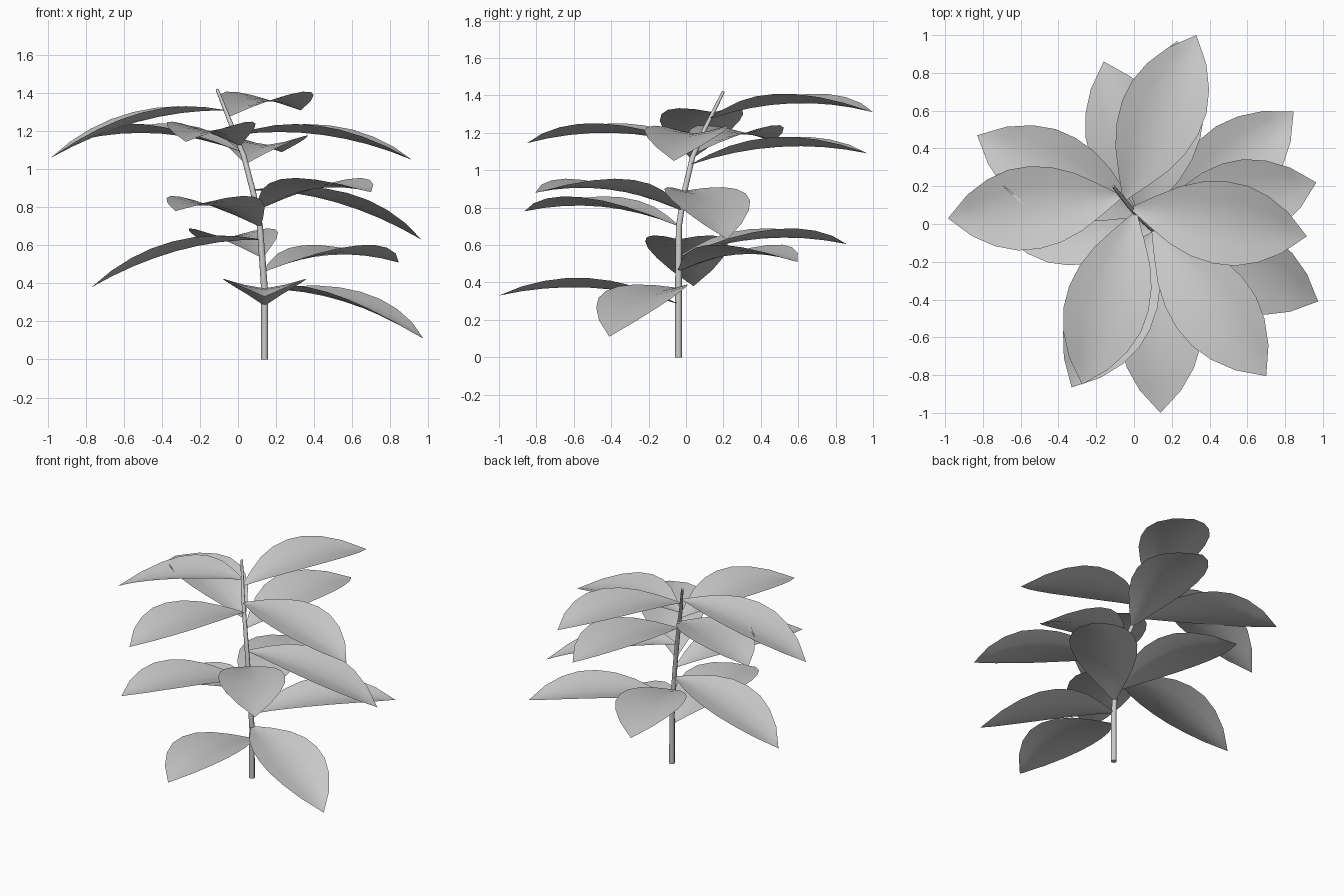
import bpy, bmesh
from mathutils import Vector

if "Cube" in bpy.data.objects:
    bpy.data.objects.remove(bpy.data.objects["Cube"])

# Stem path: x, y, z, radius
STEM = [(0.14, -0.04, 0, .019), (0.14, -0.04, .36, .018), (0.13, -0.04, .5, .017),
        (0.115, -0.038, .7, .016), (0.08, -0.01, .88, .015), (0.03, 0.035, 1.07, .014),
        (-0.03, 0.1, 1.22, .012), (-0.11, 0.2, 1.42, .008)]
# Leaves: height on the stem, then tip x, y, z
LEAVES = [(.285, .14, -1.0, .33), (.37, .975, -.41, .11), (.46, .845, .595, .51),
          (.535, -.16, .86, .605), (.63, -.77, .04, .38), (.70, -.33, -.865, .78),
          (.785, .70, -.805, .88), (.89, .965, .22, .63), (1.03, .23, .97, 1.09),
          (1.09, -.83, .47, 1.155), (1.125, -.275, -.85, 1.145), (1.18, .915, -.065, 1.05),
          (1.275, .33, 1.0, 1.31), (1.31, -.985, .03, 1.06)]
# Half width at even steps from leaf base to tip
WIDTH = [.008, .085, .155, .2, .22, .215, .178, .11, 0]


def stem_point(z):
    for a, b in zip(STEM, STEM[1:]):
        if z <= b[2]:
            return Vector(a[:3]).lerp(Vector(b[:3]), (z - a[2]) / (b[2] - a[2]))


def make_leaf(name, z, tip):
    base, tip = stem_point(z), Vector(tip)
    along = tip - base
    side = Vector((-along.y, along.x, 0)).normalized()
    bm = bmesh.new()
    rows = []
    for i, w in enumerate(WIDTH):
        t = i / (len(WIDTH) - 1)
        mid = base + along * t + Vector((0, 0, .26 * t * (1 - t)))   # arched midrib
        us = (-1, -.5, 0, .5, 1) if w else (0,)
        rows.append([bm.verts.new(mid + side * w * u + Vector((0, 0, .23 * w * abs(u) ** 1.4)))
                     for u in us])
    for a, b in zip(rows, rows[1:]):
        for j in range(4):
            if len(b) > 1:
                bm.faces.new((a[j + 1], a[j], b[j], b[j + 1]))
            else:
                bm.faces.new((a[j + 1], a[j], b[0]))
    bm.normal_update()
    if sum(f.normal.z for f in bm.faces) < 0:
        bmesh.ops.reverse_faces(bm, faces=bm.faces[:])
    for f in bm.faces:
        f.smooth = True
    me = bpy.data.meshes.new(name)
    bm.to_mesh(me)
    bm.free()
    bpy.context.collection.objects.link(bpy.data.objects.new(name, me))


# Stem as a tapered tube
cu = bpy.data.curves.new("stem", 'CURVE')
cu.dimensions = '3D'
cu.bevel_depth = 1
cu.bevel_resolution = 2
cu.use_fill_caps = True
sp = cu.splines.new('POLY')
sp.points.add(len(STEM) - 1)
for p, (x, y, z, r) in zip(sp.points, STEM):
    p.co = (x, y, z, 1)
    p.radius = r
bpy.context.collection.objects.link(bpy.data.objects.new("stem", cu))

# Leaves spiralling up the stem
for n, (z, *tip) in enumerate(LEAVES):
    make_leaf(f"leaf_{n + 1}", z, tip)
